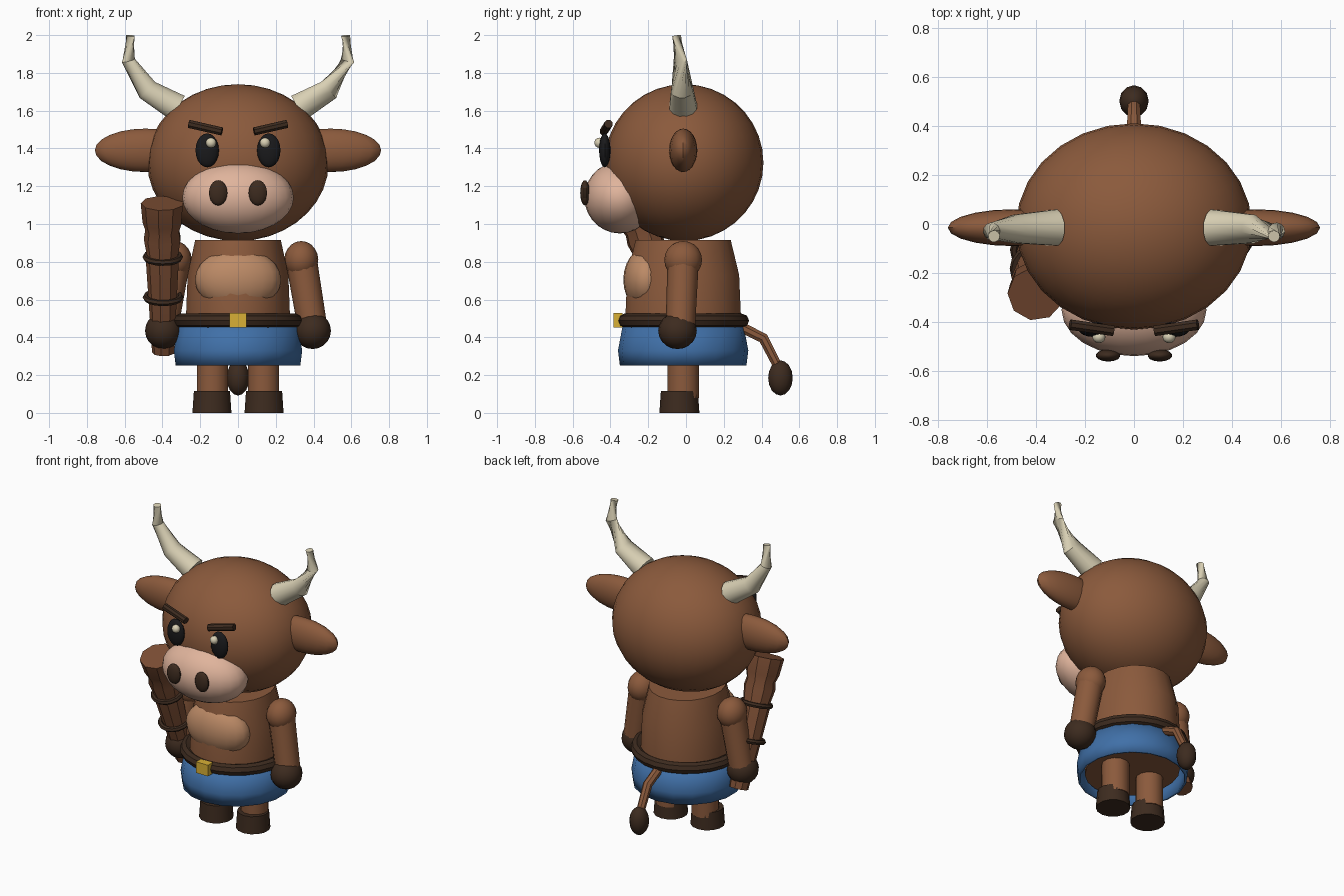
import bpy, bmesh, math
from mathutils import Vector, Matrix

cube = bpy.data.objects.get("Cube")
if cube:
    bpy.data.objects.remove(cube, do_unlink=True)


def material(name, hex_code):
    srgb = [int(hex_code[i:i + 2], 16) / 255 for i in (0, 2, 4)]
    lin = [c / 12.92 if c < 0.04 else ((c + 0.055) / 1.055) ** 2.4 for c in srgb]
    m = bpy.data.materials.new(name)
    m.use_nodes = True
    m.diffuse_color = (*lin, 1)
    m.node_tree.nodes["Principled BSDF"].inputs["Base Color"].default_value = (*lin, 1)
    return m


fur = material("brown fur", "8B5A3C")
dark = material("dark brown", "3D2B1F")
pink = material("muzzle pink", "E0B49C")
tan = material("belly tan", "BC8A66")
blue = material("blue cloth", "4070A8")
gold = material("gold", "D9B036")
ivory = material("horn ivory", "D9D0B4")
black = material("eye black", "1A1A1C")
wood = material("club wood", "7C4E34")
parts = []
MID = -0.015  # depth of the body axis


def add(name, bm, mat):
    me = bpy.data.meshes.new(name)
    bm.to_mesh(me)
    bm.free()
    me.materials.append(mat)
    ob = bpy.data.objects.new(name, me)
    bpy.context.collection.objects.link(ob)
    parts.append(ob)
    return ob


def ball(name, center, radii, mat, segs=20, rings=12):
    bm = bmesh.new()
    mtx = Matrix.Translation(center) @ Matrix.Diagonal((*radii, 1))
    bmesh.ops.create_uvsphere(bm, u_segments=segs, v_segments=rings, radius=1, matrix=mtx)
    return add(name, bm, mat)


def tube(name, points, radii, mat, sides=12, twists=None, caps=True, flat=1.0):
    """Loft round sections along a path; flat scales them sideways."""
    pts = [Vector(p) for p in points]
    bm = bmesh.new()
    loops = []
    for i, (p, r) in enumerate(zip(pts, radii)):
        way = Vector()
        if i:
            way += (p - pts[i - 1]).normalized()
        if i < len(pts) - 1:
            way += (pts[i + 1] - p).normalized()
        rot = way.to_track_quat('Z', 'Y')
        loop = []
        for k in range(sides):
            a = math.tau * (k + 0.5) / sides + (twists[i] if twists else 0)
            loop.append(bm.verts.new(p + rot @ Vector((r * flat * math.cos(a), r * math.sin(a), 0))))
        loops.append(loop)
    for lo, hi in zip(loops, loops[1:]):
        for k in range(sides):
            n = (k + 1) % sides
            bm.faces.new((lo[k], lo[n], hi[n], hi[k]))
    if caps:
        bm.faces.new(loops[0][::-1])
        bm.faces.new(loops[-1])
    return add(name, bm, mat)


def ring(name, center, major, minor, mat, tilt=0.0, segs=24, sides=8):
    bm = bmesh.new()
    spin = Matrix.Translation(center) @ Matrix.Rotation(tilt, 4, 'X')
    grid = []
    for i in range(segs):
        a = math.tau * i / segs
        row = []
        for j in range(sides):
            b = math.tau * j / sides
            r = major + minor * math.cos(b)
            row.append(bm.verts.new(spin @ Vector((r * math.cos(a), r * math.sin(a), minor * math.sin(b)))))
        grid.append(row)
    for i in range(segs):
        for j in range(sides):
            a, b = grid[i], grid[(i + 1) % segs]
            n = (j + 1) % sides
            bm.faces.new((a[j], b[j], b[n], a[n]))
    return add(name, bm, mat)


# Head and muzzle
ball("head", (0, -0.01, 1.325), (0.48, 0.42, 0.415), fur, 28, 18)
ball("muzzle", (0, -0.35, 1.14), (0.295, 0.188, 0.19), pink, 24, 14)

# Torso, belly and clothes
tube("torso", [(0, MID, z) for z in (0.3, 0.5, 0.73, 0.915)],
     (0.31, 0.31, 0.3, 0.255), fur, 20, flat=0.9)
ball("belly_patch", (0, -0.21, 0.705), (0.228, 0.122, 0.168), tan)
skirt = tube("skirt", [(0, MID, z) for z in (0.25, 0.33, 0.49)],
             (0.335, 0.345, 0.315), blue, 18, caps=False)
wall = skirt.modifiers.new("cloth thickness", 'SOLIDIFY')
wall.thickness, wall.offset = 0.015, -1
ring("belt", (0, MID, 0.488), 0.312, 0.037, dark)
bm = bmesh.new()
bmesh.ops.create_cube(bm, size=1, matrix=Matrix.Translation((0, -0.36, 0.49))
                      @ Matrix.Diagonal((0.09, 0.05, 0.075, 1)))
add("buckle", bm, gold)

# Paired parts
for side, s in (("left", 1), ("right", -1)):
    ball(side + "_ear", (s * 0.49, MID, 1.39), (0.268, 0.075, 0.115), fur)
    ball(side + "_eye", (s * 0.163, -0.43, 1.39), (0.062, 0.03, 0.09), black, 16, 10)
    ball(side + "_eye_glint", (s * 0.143, -0.46, 1.43), (0.027, 0.025, 0.027), ivory, 12, 8)
    ball(side + "_nostril", (s * 0.105, -0.535, 1.165), (0.05, 0.025, 0.067), dark, 14, 10)
    tube(side + "_brow", [(s * 0.085, -0.435, 1.49), (s * 0.26, -0.41, 1.53)],
         (0.023, 0.023), dark, 8)
    # The left horn turns sharply near its tip
    turn = (0, 0, 2.2, 2.2) if s > 0 else None
    tube(side + "_horn", [(s * 0.32, MID, 1.615), (s * 0.48, -0.02, 1.71),
                          (s * 0.58, -0.03, 1.865), (s * 0.57, -0.05, 1.997)],
         (0.076, 0.06, 0.036, 0.024), ivory, 12, turn)
    ball(side + "_shoulder", (s * 0.335, MID, 0.81), (0.09, 0.1, 0.1), fur, 16, 10)
    tube(side + "_arm", [(s * 0.335, MID, 0.81), (s * 0.395, -0.03, 0.45)],
         (0.083, 0.078), fur)
    ball(side + "_hand", (s * 0.395, -0.045, 0.435), (0.097, 0.102, 0.097), dark, 16, 10)
    tube(side + "_leg", [(s * 0.135, MID, 0.08), (s * 0.135, MID, 0.36)],
         (0.086, 0.086), fur)
    tube(side + "_hoof", [(s * 0.138, -0.035, z) for z in (0, 0.115)],
         (0.106, 0.098), dark, 14)

# Tail
tube("tail", [(0, 0.27, 0.465), (0, 0.41, 0.395), (0, 0.5, 0.22)],
     (0.03, 0.03, 0.026), fur, 8)
ball("tail_tuft", (0, 0.5, 0.185), (0.06, 0.065, 0.093), dark, 12, 8)

# Club, leaning forward through the right hand
low, high = Vector((-0.395, 0.0, 0.32)), Vector((-0.4, -0.285, 1.11))
steps = (0, 0.62, 0.66, 0.76, 0.82, 0.87, 1)
tube("club", [low.lerp(high, t) for t in steps],
     (0.06, 0.09, 0.086, 0.1, 0.092, 0.106, 0.115), wood, 9)
lean = math.atan2(high.z - low.z, low.y - high.y)
for i, t in enumerate((0.37, 0.64)):
    ring("club_band_%d" % (i + 1), low.lerp(high, t), 0.092, 0.016, dark,
         math.pi / 2 - lean, 16, 6)

# Shading
bpy.ops.object.select_all(action='DESELECT')
for ob in parts:
    ob.select_set(True)
bpy.context.view_layer.objects.active = parts[0]
bpy.ops.object.shade_smooth_by_angle(angle=math.radians(38))
